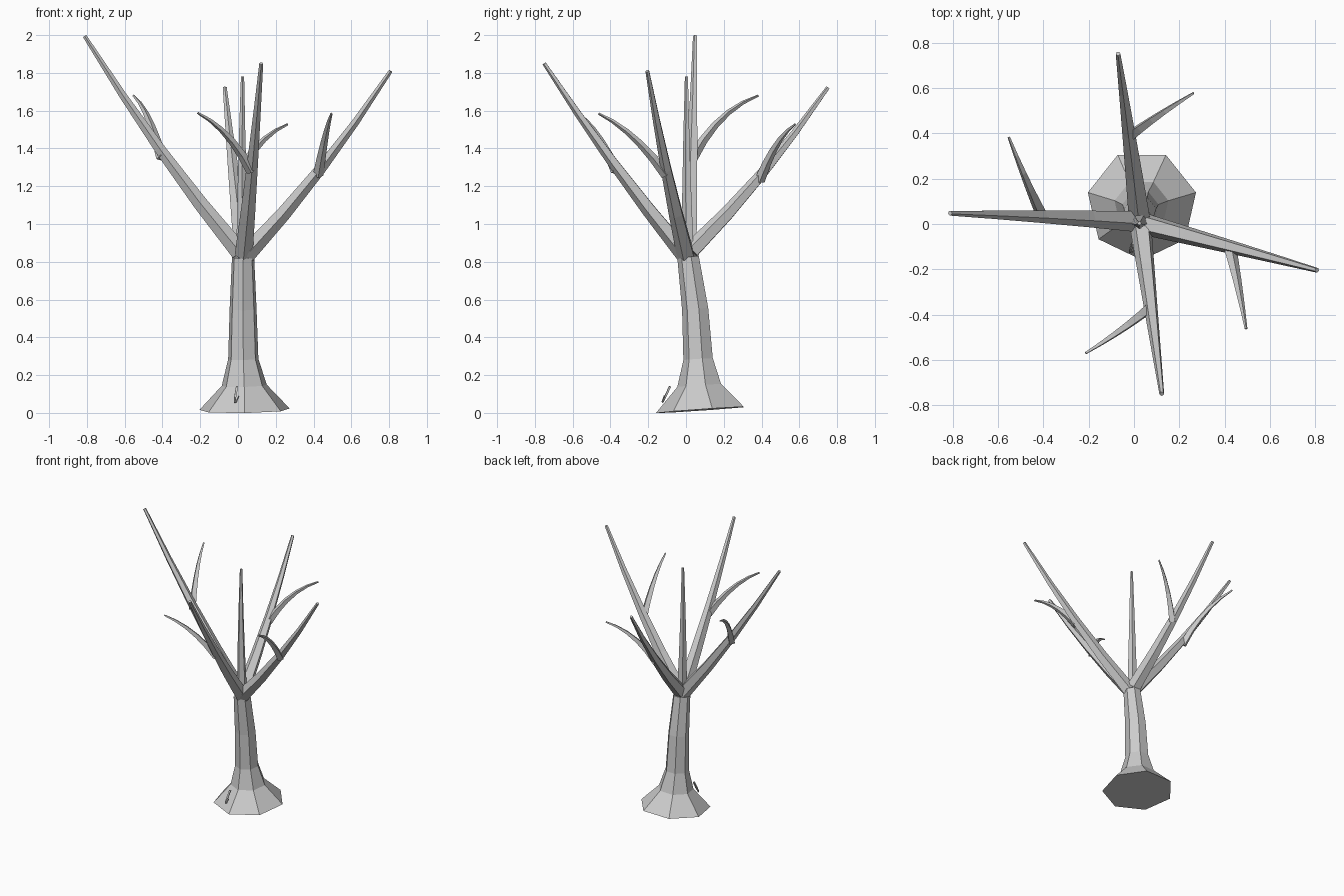
import bpy, bmesh, math
from mathutils import Vector

cube = bpy.data.objects.get("Cube")
if cube:
    bpy.data.objects.remove(cube, do_unlink=True)

bark = bpy.data.materials.new("grey_bark")
bark.use_nodes = True
grey = (0.6, 0.6, 0.6, 1)
bark.diffuse_color = grey
bark.node_tree.nodes["Principled BSDF"].inputs["Base Color"].default_value = grey


def loft(name, points, radii, sides):
    """Skin flat-shaded rings along a path and cap both ends."""
    pts = [Vector(p) for p in points]
    last = len(pts) - 1
    bm = bmesh.new()
    rings = []
    for i, (p, r) in enumerate(zip(pts, radii)):
        tangent = pts[min(i + 1, last)] - pts[max(i - 1, 0)]
        turn = Vector((0, 0, 1)).rotation_difference(tangent)
        ring = []
        for k in range(sides):
            a = math.tau * k / sides - math.pi / 2
            ring.append(bm.verts.new(p + turn @ Vector((r * math.cos(a), r * math.sin(a), 0))))
        rings.append(ring)
    for low, high in zip(rings, rings[1:]):
        for k in range(sides):
            n = (k + 1) % sides
            bm.faces.new((low[k], low[n], high[n], high[k]))
    bm.faces.new(rings[0][::-1])
    bm.faces.new(rings[-1])
    bmesh.ops.recalc_face_normals(bm, faces=bm.faces)
    mesh = bpy.data.meshes.new(name)
    bm.to_mesh(mesh)
    bm.free()
    mesh.materials.append(bark)
    obj = bpy.data.objects.new(name, mesh)
    bpy.context.collection.objects.link(obj)


def bough(name, start, mid, tip, r0, r1, sides, steps):
    """Tapered bough bending through a middle point."""
    a, m, b = Vector(start), Vector(mid), Vector(tip)
    c = 2 * m - (a + b) / 2
    ts = [i / steps for i in range(steps + 1)]
    path = [a * (1 - t) ** 2 + c * 2 * t * (1 - t) + b * t * t for t in ts]
    loft(name, path, [r0 + (r1 - r0) * t for t in ts], sides)


# Seven-sided trunk with flared foot
loft("trunk",
     [(0.035, 0.085, 0.016), (0.033, 0.076, 0.145), (0.028, 0.068, 0.285),
      (0.027, 0.052, 0.55), (0.027, 0.014, 0.825)],
     [0.245, 0.122, 0.082, 0.073, 0.06], 7)

# Main limbs and central leader
limbs = {
    "right_limb": ((0.01, 0.015, 0.85), (-0.405, 0.035, 1.385), (-0.812, 0.048, 1.995)),
    "left_limb": ((0.045, 0.0, 0.84), (0.435, -0.103, 1.29), (0.808, -0.204, 1.81)),
    "front_limb": ((0.03, -0.005, 0.84), (0.077, -0.385, 1.325), (0.123, -0.75, 1.85)),
    "back_limb": ((0.025, 0.03, 0.86), (-0.022, 0.4, 1.26), (-0.07, 0.752, 1.722)),
}
for name, path in limbs.items():
    bough(name, *path, 0.05, 0.011, 5, 4)
bough("central_leader", (0.025, 0.012, 0.84), (0.022, 0.005, 1.3), (0.024, 0.003, 1.78), 0.036, 0.009, 5, 3)

# Side twigs, one on each limb
twigs = {
    "right_twig": ((-0.405, 0.035, 1.35), (-0.475, 0.19, 1.56), (-0.553, 0.383, 1.68)),
    "left_twig": ((0.425, -0.105, 1.26), (0.462, -0.28, 1.46), (0.495, -0.463, 1.585)),
    "front_twig": ((0.07, -0.37, 1.28), (-0.06, -0.47, 1.47), (-0.213, -0.57, 1.588)),
    "back_twig": ((-0.015, 0.39, 1.23), (0.11, 0.48, 1.42), (0.263, 0.578, 1.528)),
}
for name, path in twigs.items():
    bough(name, *path, 0.028, 0.006, 4, 5)

# Tiny shoot on the foot of the trunk
bough("root_shoot", (-0.005, -0.085, 0.14), (-0.017, -0.125, 0.055), (0.005, -0.115, 0.09), 0.008, 0.003, 4, 4)
